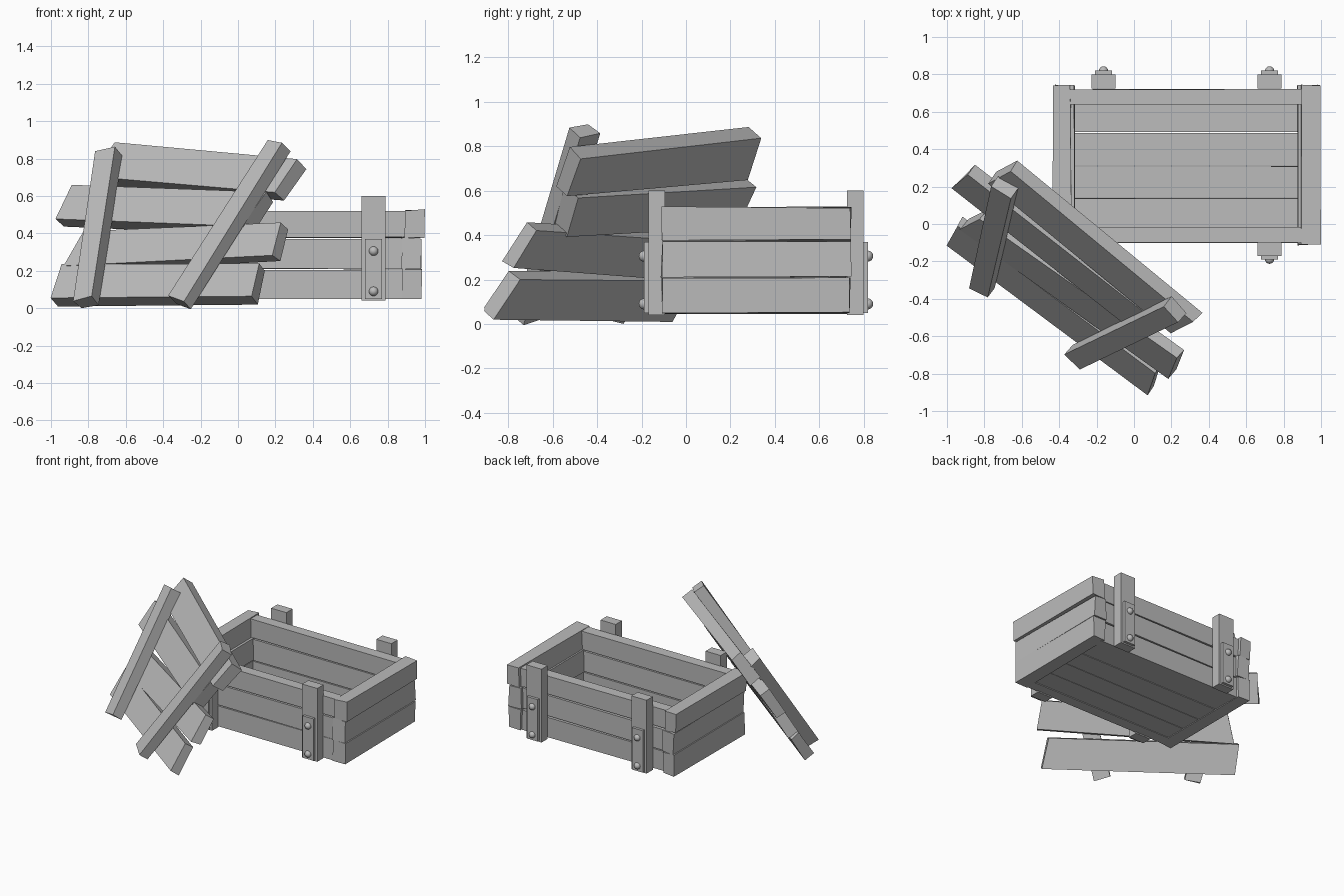
import bpy, bmesh, math, random
from mathutils import Matrix, Vector

random.seed(4)
if "Cube" in bpy.data.objects:
    bpy.data.objects.remove(bpy.data.objects["Cube"])

wood = bpy.data.materials.new("plain_grey")
wood.use_nodes = True
GREY = (0.5, 0.5, 0.5, 1)
wood.diffuse_color = GREY
wood.node_tree.nodes["Principled BSDF"].inputs["Base Color"].default_value = GREY


def finish(name, bm, matrix):
    bmesh.ops.recalc_face_normals(bm, faces=bm.faces)
    mesh = bpy.data.meshes.new(name)
    bm.to_mesh(mesh)
    bm.free()
    mesh.materials.append(wood)
    ob = bpy.data.objects.new(name, mesh)
    ob.matrix_world = matrix
    bpy.context.collection.objects.link(ob)
    return ob


def board(name, size, matrix, rough=0.0, skew=(0, 0)):
    """Box with hand-cut ends: skew slants each end, rough shifts the corners."""
    bm = bmesh.new()
    bmesh.ops.create_cube(bm, size=1)
    for v in bm.verts:
        end = skew[0] if v.co.x < 0 else skew[1]
        slant = end * (1 if v.co.y > 0 else -1)
        v.co = Vector(c * s for c, s in zip(v.co, size))
        v.co.x += slant
        v.co += Vector(random.uniform(-rough, rough) for _ in range(3))
    return finish(name, bm, matrix)


def box(name, low, high, rough=0.0):
    low, high = Vector(low), Vector(high)
    return board(name, high - low, Matrix.Translation((low + high) / 2), rough)


# Crate walls: three stacked boards on every side
levels = [(0.05, 0.21), (0.212, 0.375), (0.378, 0.525)]
for i, (z0, z1) in enumerate(levels):
    box(f"front_wall_board_{i}", (-0.35, -0.1, z0), (0.9, -0.02, z1 - 0.006), 0.003)
    box(f"back_wall_board_{i}", (-0.35, 0.64, z0), (0.9, 0.72, z1 - 0.006), 0.003)
    shift = (0, -0.006, 0.012)[i]
    box(f"left_end_board_{i}", (0.88 + shift, -0.11, z0), (0.983 + shift, 0.74, z1), 0.005)
    box(f"right_end_board_{i}", (-0.42 - shift, -0.11, z0), (-0.325 - shift, 0.74, z1), 0.005)

# Crate floor planks
edges = [-0.09, 0.14, 0.31, 0.49, 0.71]
for i, (y0, y1) in enumerate(zip(edges, edges[1:])):
    box(f"floor_plank_{i}", (-0.34, y0 + 0.002, 0.055), (0.9, y1 - 0.002, 0.095), 0.001)

# Upright posts, bolt plates and round bolts on the long sides
for side, face, d in (("front", -0.11, -1), ("back", 0.74, 1)):
    for end, x in (("left", 0.725), ("right", -0.163)):
        tag = f"{side}_{end}"
        inner = face - d * 0.015

        def slab(name, w, near, far, z0, z1):
            y = sorted((near, far))
            box(name, (x - w, y[0], z0), (x + w, y[1], z1))

        slab(f"post_{tag}", 0.064, inner, face + d * 0.06, 0.04, 0.6)
        slab(f"plate_{tag}", 0.046, face + d * 0.055, face + d * 0.08, 0.05, 0.37)
        for j, z in enumerate((0.09, 0.305)):
            bm = bmesh.new()
            bmesh.ops.create_uvsphere(bm, u_segments=16, v_segments=10, radius=0.025)
            for f in bm.faces:
                f.smooth = True
            finish(f"bolt_{tag}_{j}", bm, Matrix.Translation((x, face + d * 0.078, z)))

# Leaning lid: a local frame with length, height and outward axes
along = Vector((0.8, -0.6, 0))
up = Vector((0.318, 0.424, 0.848))
out = along.cross(up)
lid = Matrix((along, up, out)).transposed().to_4x4()
lid.translation = (-0.43, -0.42, 0.14)


def lid_board(name, a, b, depth, angle, size, skew=(0, 0)):
    place = lid @ Matrix.Translation((a, b, depth)) @ Matrix.Rotation(angle, 4, "Z")
    board(name, size, place, 0.008, skew)


planks = [
    (0.015, -0.015, 0.0, 1.33, 0.215, (-0.01, -0.02)),
    (0.06, 0.22, 0.045, 1.33, 0.21, (0.03, -0.01)),
    (-0.14, 0.45, -0.035, 1.29, 0.21, (0.01, 0.03)),
    (0.0, 0.69, -0.08, 1.27, 0.225, (0.02, 0.02)),
]
for i, (a, b, angle, length, width, skew) in enumerate(planks):
    lid_board(f"lid_plank_{i}", a, b, 0, angle, (length, width, 0.08), skew)

# Lid battens, each running between two points of the lid plane
for name, p, q in (("right", (-0.356, -0.18), (-0.58, 0.76)),
                   ("left", (0.27, -0.18), (0.54, 0.81))):
    p, q = Vector(p), Vector(q)
    mid, span = (p + q) / 2, q - p
    lid_board(f"lid_batten_{name}", mid.x, mid.y, 0.08, math.atan2(span.y, span.x),
              (span.length, 0.12, 0.08))
